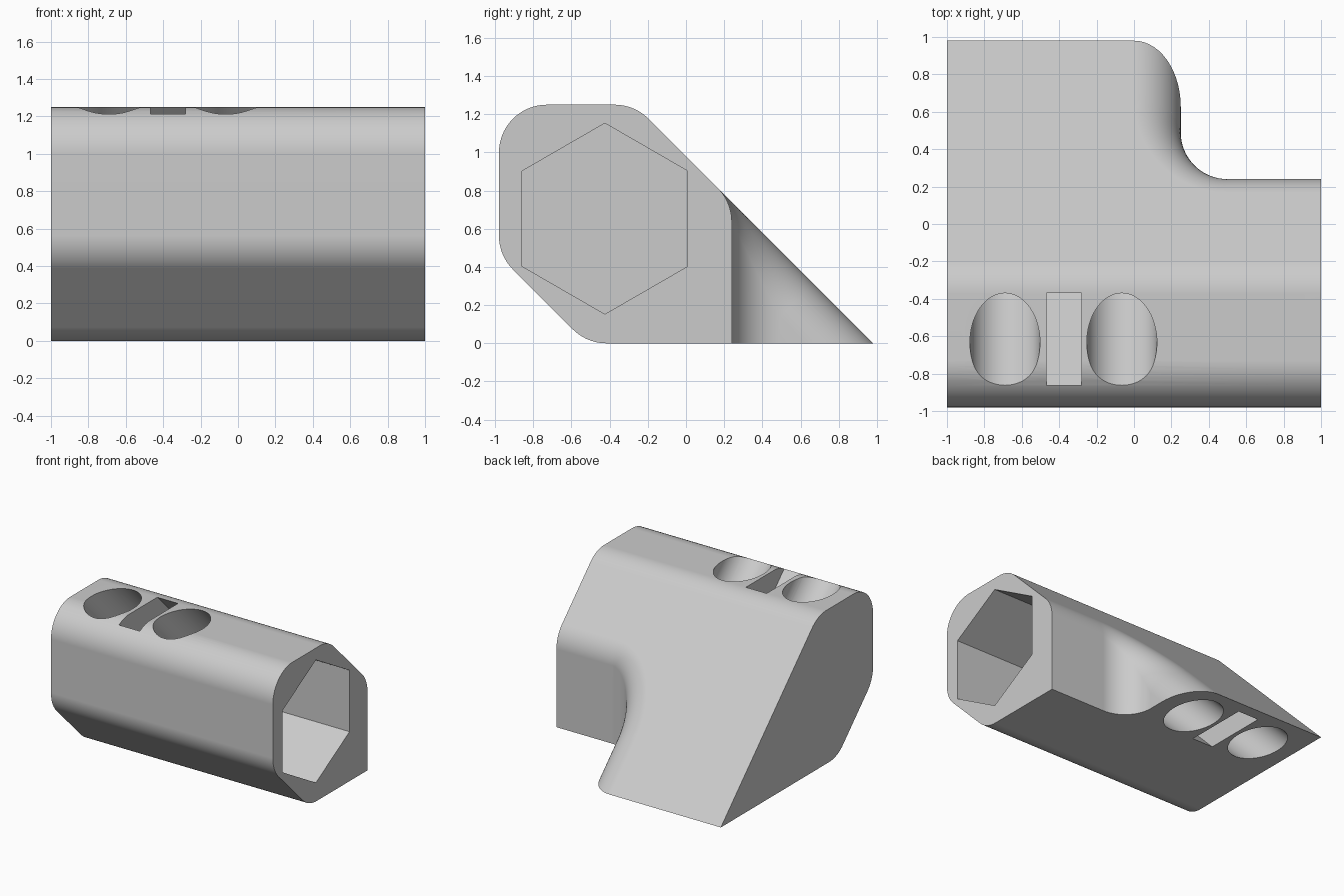
import bpy, bmesh, math
from mathutils import Vector, Matrix

cube = bpy.data.objects.get("Cube")
if cube:
    bpy.data.objects.remove(cube, do_unlink=True)

R = 0.25            # every rounded edge shares this radius
SLANT = 0.98        # back slope is the plane y + z = SLANT
STEPS = 14
S = math.sqrt(0.5)
slope_normal = Vector((0, S, S))

grey = bpy.data.materials.new("plain grey")
grey.use_nodes = True
grey.diffuse_color = (0.6, 0.6, 0.6, 1)
grey.node_tree.nodes["Principled BSDF"].inputs["Base Color"].default_value = grey.diffuse_color


def make_object(name, bm):
    mesh = bpy.data.meshes.new(name)
    bm.to_mesh(mesh)
    bm.free()
    obj = bpy.data.objects.new(name, mesh)
    bpy.context.collection.objects.link(obj)
    mesh.materials.append(grey)
    return obj


def round_corner(before, corner, after):
    """Points of an arc of radius R replacing a 2D corner."""
    c = Vector(corner)
    a, b = (Vector(before) - c).normalized(), (Vector(after) - c).normalized()
    half = a.angle(b) / 2
    centre = c + (a + b).normalized() * R / math.sin(half)
    start = (c + a * R / math.tan(half) - centre).normalized()
    end = (c + b * R / math.tan(half) - centre).normalized()
    return [centre + R * start.slerp(end, i / STEPS) for i in range(STEPS + 1)]


# Outer profile (y, z) from the back slope over the top, front and underside
corners = [(SLANT, 0), (SLANT - 1.25, 1.25), (-0.98, 1.25), (-0.98, 0.46), (-0.52, 0), (SLANT, 0)]
profile = []
for trio in zip(corners, corners[1:], corners[2:]):
    profile += round_corner(*trio)

# Path of the rounded notch edge: (x, y, outward wall normal)
spine_sum = SLANT - R / S
path = []
for i in range(STEPS + 1):
    phi = math.pi / 2 * (1 - i / STEPS)
    path.append((0, spine_sum + R * S * math.sin(phi), Vector((1, 0, 0))))
for i in range(2 * STEPS + 1):
    a = math.pi * (1 + i / (4 * STEPS))
    d = Vector((math.cos(a), math.sin(a), 0))
    path.append((0.5 + 2 * R * d.x, 0.49 + 2 * R * d.y, -d))


def section(front_x, x, y, normal):
    """One closed loop: outer profile, notch wall, then rounded notch edge."""
    z = spine_sum - y
    centre = Vector((x, y, z))
    first = 0
    if z < 0:
        first = math.asin(min(1, -z / (R * S))) / (math.pi / 2)
    arc = []
    for i in range(STEPS + 1):
        f = first + (1 - first) * i / STEPS
        arc.append(centre + R * normal.slerp(slope_normal, f))
    foot = Vector((arc[0].x, arc[0].y, 0))
    return [Vector((front_x, p.x, p.y)) for p in profile] + [foot] + arc


# Body lofted through the sections
last = len(path) - 1
loops = [section(-0.5 + i / last, *p) for i, p in enumerate(path)]
tip = [Vector((-1, SLANT, 0))] * (STEPS + 2)
loops.insert(0, [Vector((-1, p.x, p.y)) for p in profile] + tip)
loops.append(section(1, 1, path[-1][1], Vector((0, 1, 0))))

bm = bmesh.new()
rings = [[bm.verts.new(p) for p in loop] for loop in loops]
count = len(rings[0])
for r, s in zip(rings, rings[1:]):
    for j in range(count):
        k = (j + 1) % count
        bm.faces.new((r[j], r[k], s[k], s[j]))
bm.faces.new(rings[0])
bm.faces.new(rings[-1])
bmesh.ops.remove_doubles(bm, verts=bm.verts, dist=1e-4)
bmesh.ops.dissolve_limit(bm, angle_limit=0.002, verts=bm.verts, edges=bm.edges)
bmesh.ops.recalc_face_normals(bm, faces=bm.faces)
body = make_object("angled_body", bm)

# Slanted tunnels that run parallel to the back slope
tilt = Matrix.Rotation(math.radians(45), 4, 'X')
TUNNEL_R = 0.1875


def tunnel_place(x):
    return Matrix.Translation((x, -0.01, 0.625)) @ tilt


cutters = []
for x in (-0.69, -0.065):
    b = bmesh.new()
    bmesh.ops.create_cone(b, cap_ends=True, segments=64, radius1=TUNNEL_R,
                          radius2=TUNNEL_R, depth=4, matrix=tunnel_place(x))
    cutters.append(make_object("round_tunnel_cutter", b))
b = bmesh.new()
bmesh.ops.create_cube(b, size=1, matrix=tunnel_place(-0.375)
                      @ Matrix.Diagonal((TUNNEL_R, 2 * TUNNEL_R, 4, 1)))
cutters.append(make_object("slot_tunnel_cutter", b))

# Blind six-sided socket in the side
b = bmesh.new()
ends = []
for x in (0.25, 1.3):
    ends.append([b.verts.new((x, -0.425 + 0.5 * math.sin(math.pi * i / 3),
                              0.653 + 0.5 * math.cos(math.pi * i / 3))) for i in range(6)])
for i in range(6):
    k = (i + 1) % 6
    b.faces.new((ends[0][i], ends[0][k], ends[1][k], ends[1][i]))
for end in ends:
    b.faces.new(end)
bmesh.ops.recalc_face_normals(b, faces=b.faces)
cutters.append(make_object("socket_cutter", b))

bpy.ops.object.select_all(action='DESELECT')
body.select_set(True)
bpy.context.view_layer.objects.active = body
for cutter in cutters:
    mod = body.modifiers.new("cut", 'BOOLEAN')
    mod.operation = 'DIFFERENCE'
    mod.solver = 'EXACT'
    mod.object = cutter
    bpy.ops.object.modifier_apply(modifier=mod.name)
    bpy.data.objects.remove(cutter, do_unlink=True)

# Smooth rounds, crisp edges
bpy.ops.object.shade_smooth_by_angle(angle=math.radians(25))
weighted = body.modifiers.new("even_shading", 'WEIGHTED_NORMAL')
weighted.keep_sharp = True
